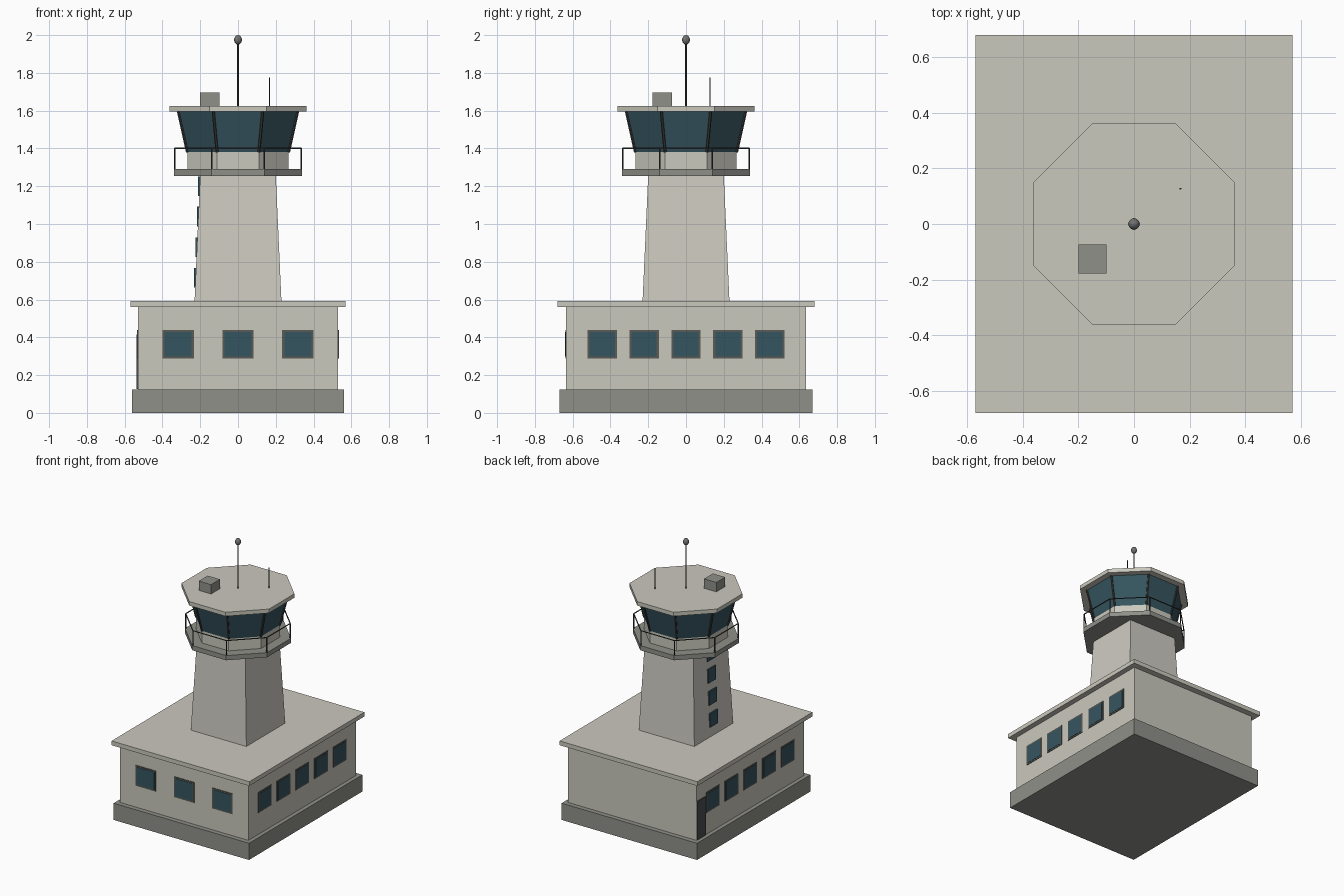
import bpy, math
from mathutils import Vector

if "Cube" in bpy.data.objects:
    bpy.data.objects.remove(bpy.data.objects["Cube"])


def material(name, rgb):
    m = bpy.data.materials.new(name)
    m.diffuse_color = (*rgb, 1)
    m.use_nodes = True
    m.node_tree.nodes["Principled BSDF"].inputs["Base Color"].default_value = m.diffuse_color
    return m


WALL = material("pale concrete", (0.59, 0.58, 0.51))
SHAFT = material("warm concrete", (0.62, 0.60, 0.54))
GREY = material("mid grey", (0.28, 0.28, 0.255))
GLASS = material("blue glass", (0.036, 0.09, 0.115))
FRAME = material("window frame grey", (0.10, 0.10, 0.09))
DARK = material("dark metal", (0.045, 0.045, 0.042))
DOOR = material("door grey", (0.07, 0.075, 0.08))
KNOB = material("beacon grey", (0.17, 0.17, 0.16))


def finish(name, mat):
    ob = bpy.context.object
    ob.name = name
    ob.data.materials.append(mat)
    return ob


def box(name, mat, lo, hi):
    lo, hi = Vector(lo), Vector(hi)
    bpy.ops.mesh.primitive_cube_add(size=1, location=(lo + hi) / 2)
    ob = finish(name, mat)
    ob.scale = hi - lo
    return ob


def prism(name, mat, sides, a0, a1, z0, z1):
    """Upright frustum given by the centre-to-flat distance at each end."""
    k = math.cos(math.pi / sides)
    bpy.ops.mesh.primitive_cone_add(vertices=sides, radius1=a0 / k, radius2=a1 / k,
                                    depth=z1 - z0, location=(0, 0, (z0 + z1) / 2),
                                    rotation=(0, 0, math.pi / sides))
    return finish(name, mat)


def rod(name, mat, a, b, r, sides=6):
    a, b = Vector(a), Vector(b)
    d = b - a
    bpy.ops.mesh.primitive_cylinder_add(vertices=sides, radius=r, depth=d.length,
                                        location=(a + b) / 2)
    ob = finish(name, mat)
    ob.rotation_euler = d.to_track_quat('Z', 'Y').to_euler()
    return ob


def corner(apothem, i, z):
    r, t = apothem / math.cos(math.pi / 8), math.pi / 8 + i * math.pi / 4
    return (r * math.cos(t), r * math.sin(t), z)


# Ground building
box("plinth", GREY, (-0.56, -0.67, 0), (0.56, 0.67, 0.125))
box("building_walls", WALL, (-0.53, -0.635, 0.125), (0.53, 0.635, 0.565))
box("building_roof", WALL, (-0.57, -0.68, 0.56), (0.57, 0.68, 0.592))

# Building windows: frame plate with a glass plate on top
Z0, Z1, B = 0.287, 0.44, 0.011
for x in (-0.317, 0, 0.317):
    box("front_window_frame", FRAME, (x - 0.083, -0.639, Z0), (x + 0.083, -0.634, Z1))
    box("front_window_glass", GLASS, (x - 0.083 + B, -0.641, Z0 + B), (x + 0.083 - B, -0.636, Z1 - B))
for s in (-1, 1):
    for i in range(-2, 3):
        y = i * 0.222
        for name, mat, out, b in (("side_window_frame", FRAME, 0.534, 0),
                                  ("side_window_glass", GLASS, 0.536, B)):
            xs = sorted((s * (out - 0.005), s * out))
            box(name, mat, (xs[0], y - 0.078 + b, Z0 + b), (xs[1], y + 0.078 - b, Z1 - b))

# Door on the left wall near the back corner
box("door", DOOR, (-0.537, 0.53, 0.127), (-0.529, 0.63, 0.415))

# Tapered shaft with stair windows on the left
prism("shaft", SHAFT, 4, 0.23, 0.20, 0.59, 1.26)
for z in (0.715, 0.877, 1.04, 1.2):
    x = -(0.23 - 0.03 * (z - 0.59) / 0.67)
    box("stair_window", GLASS, (x - 0.008, -0.046, z - 0.052), (x + 0.004, 0.046, z + 0.052))

# Control cab
prism("deck", GREY, 8, 0.34, 0.34, 1.255, 1.29)
prism("cab_wall", WALL, 8, 0.268, 0.268, 1.29, 1.382)
prism("cab_glass", GLASS, 8, 0.268, 0.316, 1.38, 1.596)
prism("cab_roof", WALL, 8, 0.362, 0.362, 1.595, 1.625)

# Corner mullions and deck railing
for i in range(8):
    rod("mullion", DARK, corner(0.268, i, 1.38), corner(0.316, i, 1.596), 0.008)
    rod("rail_post", DARK, corner(0.335, i, 1.288), corner(0.335, i, 1.4), 0.004)
    rod("top_rail", DARK, corner(0.335, i, 1.4), corner(0.335, i + 1, 1.4), 0.004)

# Roof equipment
box("roof_unit", GREY, (-0.2, -0.178, 1.624), (-0.098, -0.073, 1.695))
rod("main_mast", DARK, (0, 0, 1.62), (0, 0, 1.96), 0.005, 8)
rod("small_mast", DARK, (0.167, 0.127, 1.62), (0.167, 0.127, 1.776), 0.0035, 8)
bpy.ops.mesh.primitive_uv_sphere_add(segments=12, ring_count=8, radius=0.021, location=(0, 0, 1.975))
beacon = finish("beacon", KNOB)
beacon.scale = (1, 1, 1.19)
bpy.ops.object.shade_smooth()
